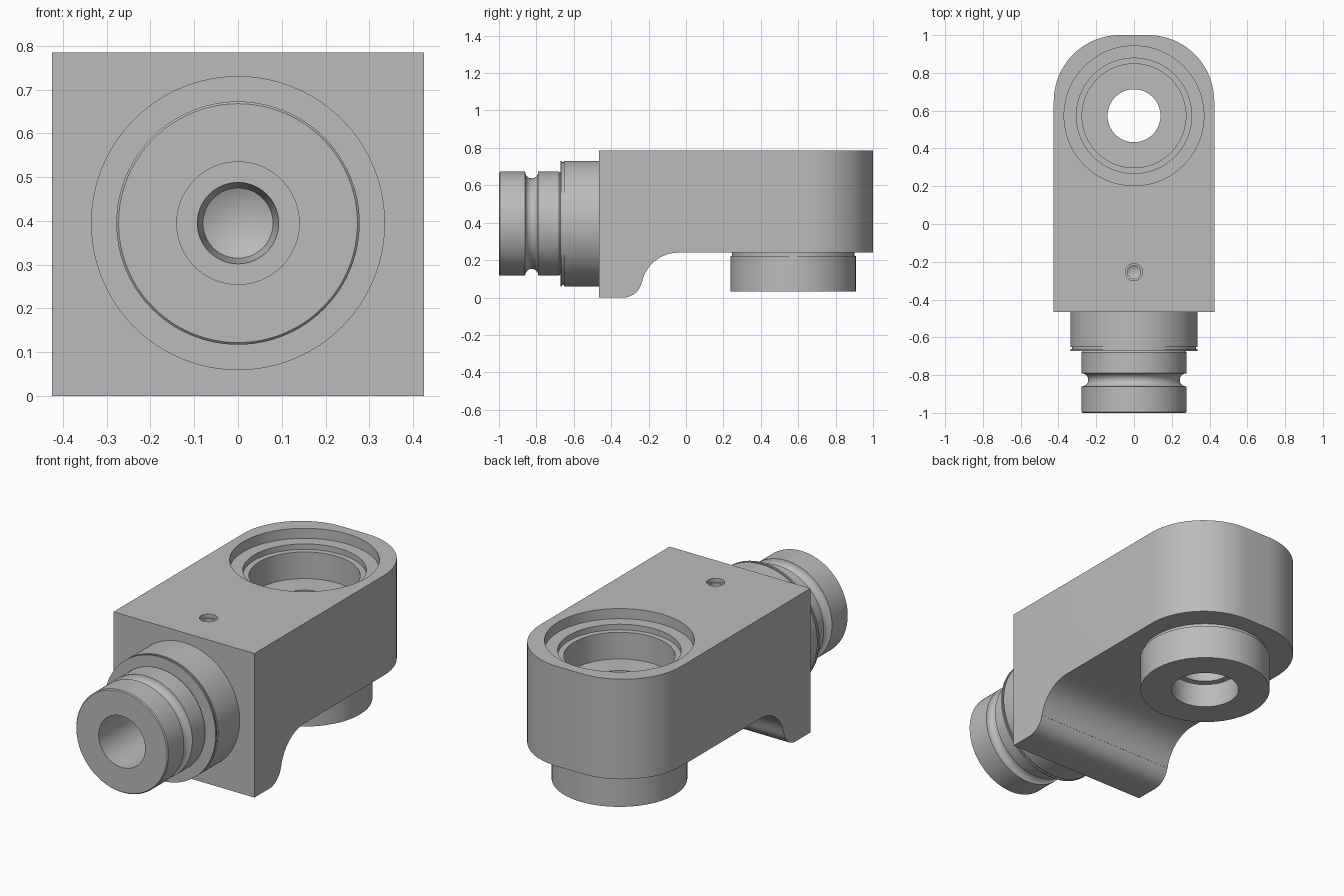
import bpy, bmesh
from math import sin, cos, pi, radians
from mathutils import Matrix, Vector

if "Cube" in bpy.data.objects:
    bpy.data.objects.remove(bpy.data.objects["Cube"])

steel = bpy.data.materials.new("grey steel")
steel.use_nodes = True
GREY = (0.5, 0.5, 0.5, 1)
steel.diffuse_color = GREY
steel.node_tree.nodes["Principled BSDF"].inputs["Base Color"].default_value = GREY

AXIS_Z = 0.395      # height of the front spigot axis
SOCKET_Y = 0.573    # position of the vertical bore


def make_object(name, bm):
    bmesh.ops.recalc_face_normals(bm, faces=bm.faces)
    mesh = bpy.data.meshes.new(name)
    bm.to_mesh(mesh)
    bm.free()
    mesh.materials.append(steel)
    obj = bpy.data.objects.new(name, mesh)
    bpy.context.collection.objects.link(obj)
    return obj


def arc(cx, cy, r, a0, a1, steps=10):
    angles = [radians(a0 + (a1 - a0) * i / steps) for i in range(steps + 1)]
    return [(cx + r * cos(a), cy + r * sin(a)) for a in angles]


def lathe(name, profile, matrix, segments=96):
    """Solid of revolution from (radius, height) points, capped at both ends."""
    bm = bmesh.new()
    rings = []
    for r, h in profile:
        if r == 0:
            rings.append([bm.verts.new((0, 0, h))] * segments)
        else:
            rings.append([bm.verts.new((r * cos(2 * pi * i / segments),
                                        r * sin(2 * pi * i / segments), h))
                          for i in range(segments)])
    for a, b in zip(rings, rings[1:]):
        for i in range(segments):
            j = (i + 1) % segments
            bm.faces.new(dict.fromkeys((a[i], a[j], b[j], b[i])))
    for ring, point in ((rings[0], profile[0]), (rings[-1], profile[-1])):
        if point[0]:
            bm.faces.new(ring)
    bm.transform(matrix)
    return make_object(name, bm)


def cut(obj, cutters):
    """Subtract the cutters and keep the resulting mesh."""
    for c in cutters:
        m = obj.modifiers.new("cut", 'BOOLEAN')
        m.operation = 'DIFFERENCE'
        m.solver = 'EXACT'
        m.object = c
    bpy.context.view_layer.update()
    graph = bpy.context.evaluated_depsgraph_get()
    mesh = bpy.data.meshes.new_from_object(obj.evaluated_get(graph))
    obj.modifiers.clear()
    obj.data = mesh


# Placement: vertical axis through the socket, and spigot axis with height along +y
vertical = Matrix.Translation((0, SOCKET_Y, 0))
forward = Matrix.Translation((0, 0, AXIS_Z)) @ Matrix.Rotation(-pi / 2, 4, 'X')

# Block: side profile with a curved heel, extruded across, back corners rounded
side = [(-0.465, 0.785), (-0.465, 0)]
side += arc(-0.335, 0.10, 0.10, -90, -11.5)
side += arc(-0.04, 0.04, 0.20, 168.5, 90)
side += [(1, 0.24), (1, 0.785)]
bm = bmesh.new()
face = bm.faces.new([bm.verts.new((-0.425, y, z)) for y, z in side])
ext = bmesh.ops.extrude_face_region(bm, geom=[face])
bmesh.ops.translate(bm, vec=Vector((0.85, 0, 0)),
                    verts=[v for v in ext["geom"] if isinstance(v, bmesh.types.BMVert)])
back = [e for e in bm.edges if all(v.co.y > 0.99 for v in e.verts)
        and abs(e.verts[0].co.z - e.verts[1].co.z) > 0.1]
bmesh.ops.bevel(bm, geom=back, offset=0.35, segments=20, profile=0.5, affect='EDGES')
block = make_object("block", bm)

# Front spigot: flange with a fine ring groove, then a tube with a round groove
tube, flange = 0.278, 0.336
spigot_profile = [(tube - 0.005, -1), (tube, -0.995), (tube, -0.86)]
spigot_profile += [(tube - 0.036 * sin(pi * i / 12), -0.825 - 0.035 * cos(pi * i / 12))
                   for i in range(13)]
spigot_profile += [(tube, -0.68), (tube - 0.006, -0.672), (flange, -0.672), (flange, -0.663),
                   (flange - 0.007, -0.663), (flange - 0.007, -0.652),
                   (flange, -0.652), (flange, -0.455)]
spigot = lathe("front_spigot", spigot_profile, forward)

# Lower collar with a relief groove against the block
collar = lathe("lower_collar",
               [(0.335, 0.033), (0.335, 0.222), (0.327, 0.222), (0.327, 0.25)], vertical)

# Cutters: stepped socket with through hole, spigot bore, small drilled hole
socket = lathe("socket_cutter",
               [(0.175, -0.1), (0.175, 0.165), (0.14, 0.165), (0.14, 0.555), (0.275, 0.555),
                (0.275, 0.70), (0.305, 0.70), (0.305, 0.73), (0.37, 0.73), (0.37, 0.9)],
               vertical)
bore = lathe("bore_cutter",
             [(0.14, -1.1), (0.14, -0.35), (0.093, -0.35), (0.08, -0.27), (0, -0.23)],
             forward)
drill = lathe("drill_cutter",
              [(0, 0.66), (0.035, 0.68), (0.035, 0.765), (0.045, 0.765), (0.045, 0.9)],
              Matrix.Translation((0, -0.255, 0)), 32)

cut(block, [socket, bore, drill])
cut(spigot, [bore])
cut(collar, [socket])
for c in (socket, bore, drill):
    bpy.data.objects.remove(c)

# Smooth shading with crisp edges
bpy.ops.object.select_all(action='DESELECT')
for obj in (block, spigot, collar):
    obj.select_set(True)
bpy.context.view_layer.objects.active = block
bpy.ops.object.shade_smooth_by_angle(angle=radians(30))
